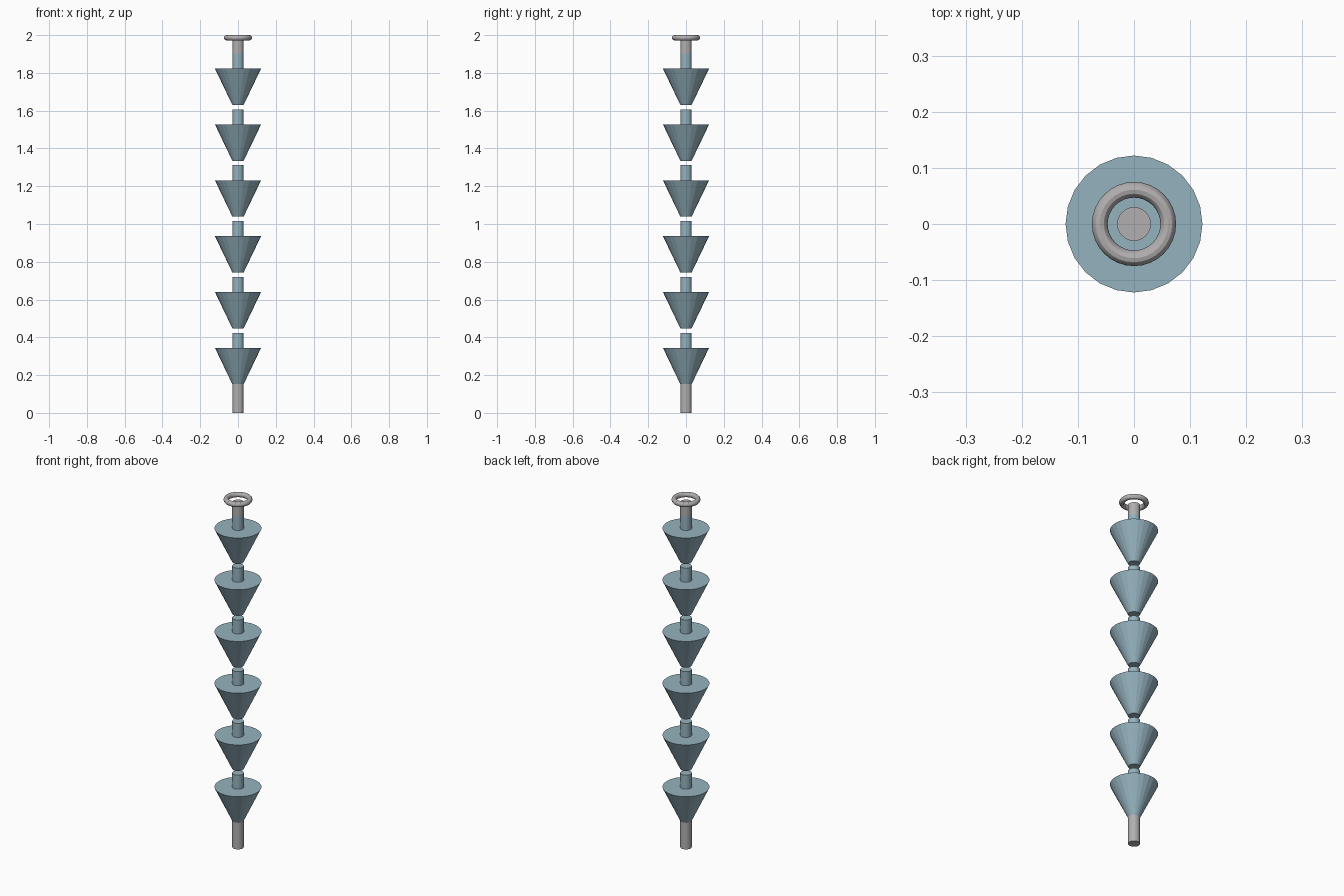
import bpy

if "Cube" in bpy.data.objects:
    bpy.data.objects.remove(bpy.data.objects["Cube"], do_unlink=True)


def material(name, rgb):
    m = bpy.data.materials.new(name)
    m.use_nodes = True
    m.diffuse_color = (*rgb, 1)
    m.node_tree.nodes["Principled BSDF"].inputs["Base Color"].default_value = (*rgb, 1)
    return m


BLUE = material("dusty blue", (0.30, 0.45, 0.52))
GREY = material("warm grey", (0.45, 0.43, 0.44))
SIDES = 24
ROD = 0.03


def finish(name, mat):
    obj = bpy.context.object
    obj.name = name
    obj.data.materials.append(mat)
    return obj


def frustum(name, z0, z1, r0, r1, mat):
    bpy.ops.mesh.primitive_cone_add(vertices=SIDES, radius1=r0, radius2=r1,
                                    depth=z1 - z0, location=(0, 0, (z0 + z1) / 2))
    return finish(name, mat)


# Bottom and top rods
frustum("bottom_rod", 0, 0.152, ROD, ROD, GREY)
frustum("top_rod", 1.902, 1.972, ROD, ROD, GREY)

# Stack of separate cups, each with a short neck above it
for i in range(6):
    z = 0.152 + i * 0.2957
    frustum(f"cup_{i + 1}", z, z + 0.192, ROD, 0.122, BLUE)
    frustum(f"neck_{i + 1}", z + 0.192, z + 0.272, ROD, ROD, BLUE)

# Hanging ring
bpy.ops.mesh.primitive_torus_add(major_radius=0.061, minor_radius=0.014,
                                 major_segments=32, minor_segments=12,
                                 location=(0, 0, 1.986))
finish("hanging_ring", GREY)
bpy.ops.object.shade_smooth_by_angle()
